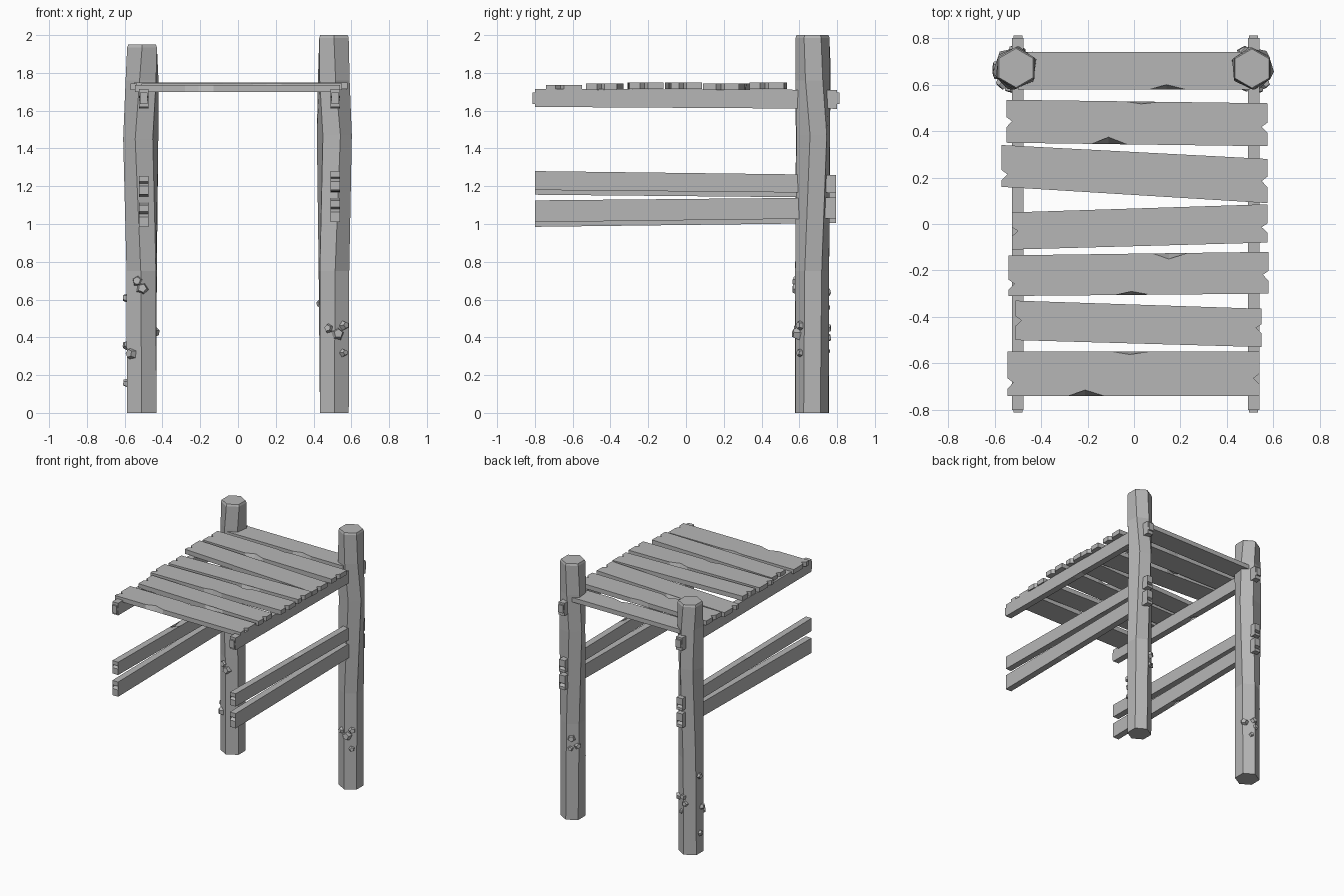
import bpy, bmesh, math
from mathutils import Vector, Matrix

if "Cube" in bpy.data.objects:
    bpy.data.objects.remove(bpy.data.objects["Cube"])

wood = bpy.data.materials.new("weathered grey")
wood.use_nodes = True
GREY = (0.47, 0.47, 0.47, 1)
wood.diffuse_color = GREY
wood.node_tree.nodes["Principled BSDF"].inputs["Base Color"].default_value = GREY


def finish(name, bm):
    bmesh.ops.recalc_face_normals(bm, faces=bm.faces)
    mesh = bpy.data.meshes.new(name)
    bm.to_mesh(mesh)
    bm.free()
    mesh.materials.append(wood)
    bpy.context.collection.objects.link(bpy.data.objects.new(name, mesh))


def board(name, place, u0, u1, start, end, w0, w1, chips=(), notches=(0.35, 0.6), depth=0.025):
    """Rough board along u: start/end give (low, high) edges, chips are (side, u, sink)."""
    def edge(side, u):
        t = (u - u0) / (u1 - u0)
        return start[side] + (end[side] - start[side]) * t

    outline = []                                    # (u, v, sink of the upper face)
    for side in (0, 1):
        pts = [(u0, edge(side, u0), 0), (u1, edge(side, u1), 0)]
        for s, u, sink in chips:
            if s == side:
                inward = sink if side == 0 else -sink
                pts += [(u + d, edge(side, u + d), inward * (d == 0)) for d in (-0.07, 0, 0.08)]
        pts.sort(reverse=bool(side))
        outline += pts
        # V-shaped split in the end that follows this edge
        uu, (lo, hi) = (u1, end) if side == 0 else (u0, start)
        inward = -depth if side == 0 else depth
        f = notches[side]
        fractions = (f - 0.14, f, f + 0.1)
        if side:
            fractions = fractions[::-1]
        for k, g in enumerate(fractions):
            outline.append((uu + inward * (k == 1), lo + (hi - lo) * g, 0))

    bm = bmesh.new()
    low = [bm.verts.new(place(u, v, w0)) for u, v, s in outline]
    top = [bm.verts.new(place(u, v + s, w1)) for u, v, s in outline]
    bm.faces.new(low)
    bm.faces.new(top)
    for i in range(len(low)):
        j = (i + 1) % len(low)
        bm.faces.new((low[i], low[j], top[j], top[i]))
    bmesh.ops.triangulate(bm, faces=[f for f in bm.faces if len(f.verts) > 4])
    finish(name, bm)


def flat(u, v, w):
    return (u, v, w)


def upright(u, v, w):
    return (w, u, v)


# Deck planks: ends in x, (low, high) y at each end, top height, chips
planks = [
    (-0.50, 0.50, (0.58, 0.74), (0.58, 0.74), 1.74, [(0, 0.14, 0.02)]),
    (-0.55, 0.575, (0.35, 0.535), (0.335, 0.52), 1.75, [(0, -0.11, 0.03), (1, 0.03, 0.01)]),
    (-0.57, 0.575, (0.16, 0.34), (0.09, 0.28), 1.745, [(1, -0.13, 0.03)]),
    (-0.525, 0.575, (-0.11, 0.05), (-0.08, 0.085), 1.75, [(0, 0.17, 0.025)]),
    (-0.54, 0.58, (-0.31, -0.135), (-0.30, -0.12), 1.75, [(1, 0.15, 0.025), (0, -0.01, 0.015)]),
    (-0.51, 0.55, (-0.50, -0.33), (-0.53, -0.365), 1.745, [(0, 0.15, 0.028)]),
    (-0.545, 0.54, (-0.74, -0.55), (-0.74, -0.55), 1.735, [(0, -0.21, 0.025), (1, -0.02, 0.012)]),
]
for i, (x0, x1, a, b, top, chips) in enumerate(planks):
    board(f"deck_plank_{i + 1}", flat, x0, x1, a, b, top - 0.035, top, chips,
          notches=(0.4 + 0.05 * (i % 3), 0.3 + 0.2 * (i % 2)))

# Beams under the deck and pairs of side rails, running front to back
for side, x, drop, name in ((1, 0.515, 0, "left"), (-1, -0.5, 0.025, "right")):
    inner, outer = x - side * 0.025, x + side * 0.025
    board(f"{name}_deck_beam", upright, -0.80, 0.80, (1.62, 1.715), (1.61, 1.71),
          inner, outer, [(0, 0.03, 0.018)], notches=(0.4, 0.5), depth=0.03)
    board(f"{name}_upper_rail", upright, -0.80, 0.795, (1.18 - drop, 1.28 - drop),
          (1.165 - drop, 1.26 - drop), inner, outer,
          [(1, -0.03, 0.018), (0, 0.25, 0.012)], depth=0.03)
    board(f"{name}_lower_rail", upright, -0.80, 0.795, (1.01 - drop, 1.125 - drop),
          (1.03 - drop, 1.14 - drop), inner, outer, [(0, -0.15, 0.018)], depth=0.03)
    # Blunt splintered tips on the beam ends
    for y in (-0.79, 0.79):
        bm = bmesh.new()
        bmesh.ops.create_cube(bm, size=1, matrix=Matrix.Translation((x, y, 1.665))
                              @ Matrix.Diagonal((0.04, 0.045, 0.06, 1)))
        finish(f"{name}_beam_tip", bm)


def post(name, rings):
    """Six-sided trunk from rings of (z, x, y, radius, twist in degrees)."""
    bm = bmesh.new()
    loops = []
    for z, x, y, r, twist in rings:
        loops.append([bm.verts.new((x + r * math.cos(a), y + r * math.sin(a), z))
                      for a in (math.radians(60 * k - 90 + twist) for k in range(6))])
    for a, b in zip(loops, loops[1:]):
        for k in range(6):
            j = (k + 1) % 6
            bm.faces.new((a[k], a[j], b[j], b[k]))
    bm.faces.new(loops[0])
    bm.faces.new(loops[-1])
    finish(name, bm)


post("left_post", [(0, 0.51, 0.667, 0.088, 0), (0.75, 0.508, 0.668, 0.09, 4),
                   (1.47, 0.51, 0.673, 0.094, 20), (1.76, 0.507, 0.67, 0.092, 6),
                   (1.985, 0.508, 0.67, 0.09, 0), (2.0, 0.508, 0.67, 0.084, 0)])
post("right_post", [(0, -0.51, 0.667, 0.09, 0), (0.75, -0.51, 0.668, 0.09, -3),
                    (1.45, -0.515, 0.672, 0.095, -18), (1.76, -0.508, 0.672, 0.094, -8),
                    (1.935, -0.508, 0.672, 0.091, 0), (1.95, -0.508, 0.672, 0.084, 0)])


def barnacle(name, centre_x, z, degrees, size):
    """Five-sided blunt cone pointing out of a post."""
    a = math.radians(degrees)
    out = Vector((math.cos(a), math.sin(a), 0.1)).normalized()
    spot = Vector((centre_x, 0.668, z)) + out * 0.083
    turn = out.to_track_quat('Z', 'Y').to_matrix().to_4x4()
    bm = bmesh.new()
    bmesh.ops.create_cone(bm, cap_ends=True, segments=5, radius1=size, radius2=size * 0.6,
                          depth=size * 1.1,
                          matrix=Matrix.Translation(spot) @ turn @ Matrix.Rotation(z * 9, 4, 'Z'))
    finish(name, bm)


# Barnacles: height, direction round the post, size
left_set = [(0.44, -112, 0.03), (0.41, -78, 0.04), (0.455, -50, 0.03), (0.31, -52, 0.025),
            (0.57, 150, 0.03), (0.63, 118, 0.035), (0.55, 112, 0.025)]
right_set = [(0.69, -105, 0.035), (0.65, -88, 0.038), (0.60, 172, 0.028), (0.35, 195, 0.03),
             (0.305, -132, 0.037), (0.15, 180, 0.027), (0.42, 35, 0.035),
             (0.44, 85, 0.03), (0.39, 95, 0.028), (0.32, 72, 0.022)]
for name, x, spots in (("left", 0.51, left_set), ("right", -0.51, right_set)):
    for z, angle, size in spots:
        barnacle(f"{name}_post_barnacle", x, z, angle, size)
